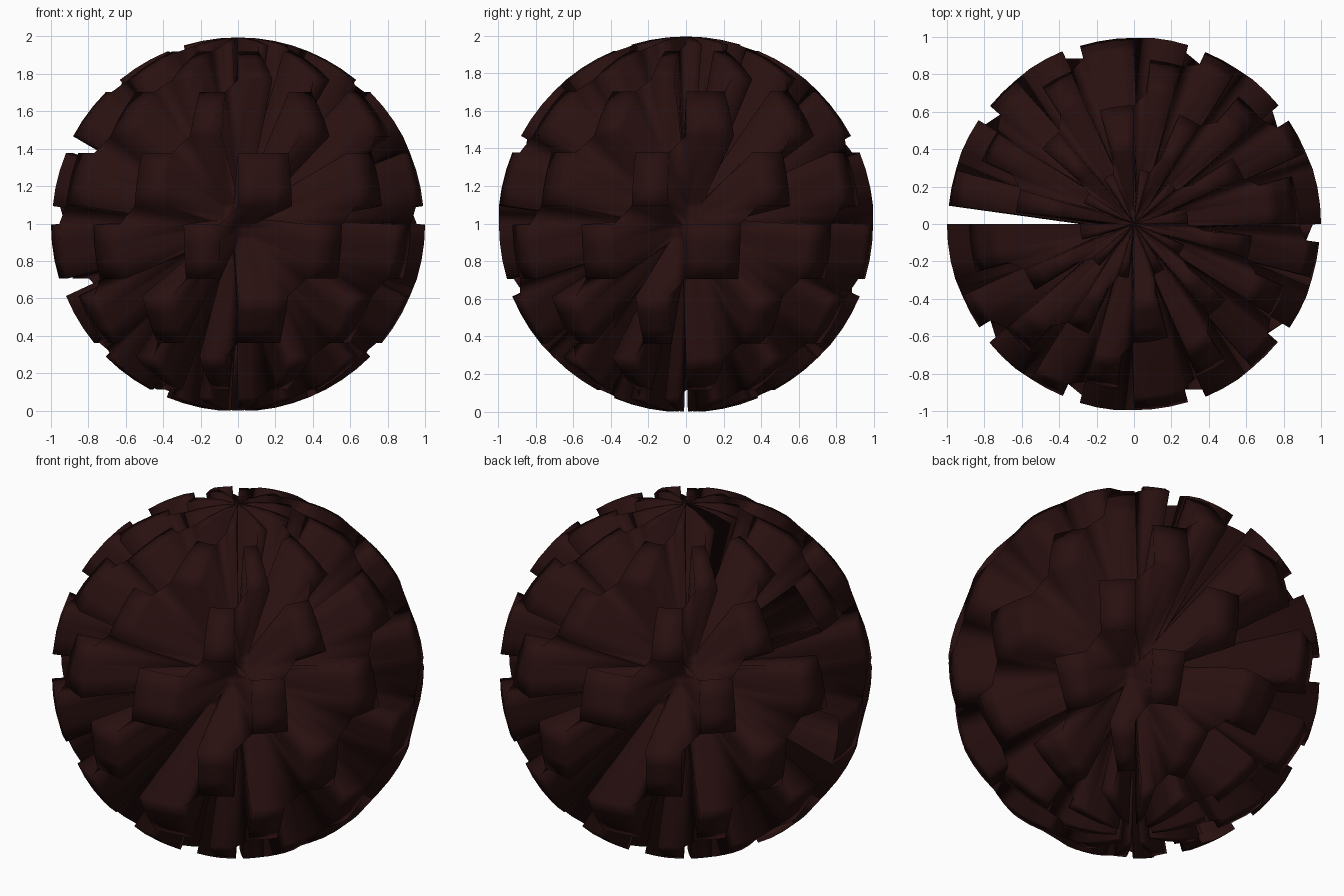
import bpy, bmesh, math

if "Cube" in bpy.data.objects:
    bpy.data.objects.remove(bpy.data.objects["Cube"])

SEG, RINGS = 64, 32          # sphere grid
COLS, ROWS = 20, 8           # checker cells around and down
HIGH, LOW = 1.0, 0.29        # radius of raised blocks and sunken cells
CENTRE_Z = math.cos(math.pi / RINGS)

dark = bpy.data.materials.new("dark maroon")
dark.diffuse_color = (0.022, 0.005, 0.005, 1)
dark.use_nodes = True
dark.node_tree.nodes["Principled BSDF"].inputs["Base Color"].default_value = dark.diffuse_color


def radius(i, j):
    """Checker rule: raised or sunken; the closing seam and bottom pole stay sunken."""
    if i == SEG or j == RINGS:
        return LOW
    return HIGH if (i * COLS // SEG + j * ROWS // RINGS) % 2 == 0 else LOW


def point(i, j):
    lon = -math.pi + 2 * math.pi * i / SEG
    th = math.pi * j / RINGS
    r = radius(i, j)
    return (r * math.sin(th) * math.cos(lon), r * math.sin(th) * math.sin(lon),
            CENTRE_Z + r * math.cos(th))


# Sphere grid with an open seam, split along one diagonal
bm = bmesh.new()
grid = [[bm.verts.new(point(i, j)) for j in range(RINGS + 1)] for i in range(SEG + 1)]
for i in range(SEG):
    for j in range(RINGS):
        a, b = grid[i][j], grid[i][j + 1]
        c, d = grid[i + 1][j + 1], grid[i + 1][j]
        bm.faces.new((a, b, d))
        bm.faces.new((b, c, d))
for f in bm.faces:
    f.smooth = True

mesh = bpy.data.meshes.new("checkered_block_sphere")
bm.to_mesh(mesh)
bm.free()
mesh.materials.append(dark)
obj = bpy.data.objects.new("checkered_block_sphere", mesh)
bpy.context.collection.objects.link(obj)
